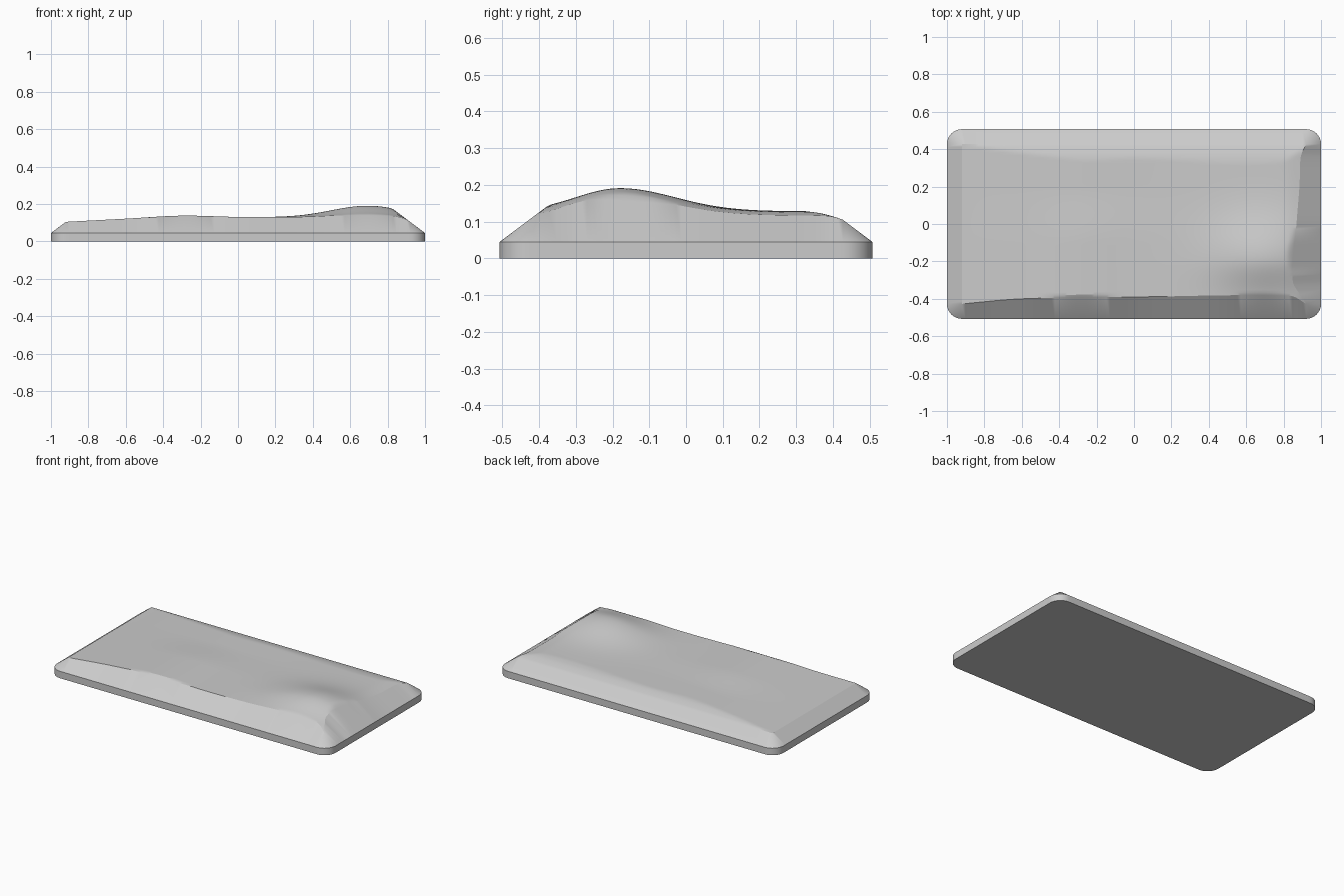
import bpy, bmesh
from math import exp, sin, cos, pi

if "Cube" in bpy.data.objects:
    bpy.data.objects.remove(bpy.data.objects["Cube"])

HALF_X, HALF_Y, RADIUS = 1.0, 0.507, 0.08
IN_X, IN_Y = HALF_X - RADIUS, HALF_Y - RADIUS
RIM, SLOPE = 0.045, 0.75
NX, NY, FAN = 100, 56, 8


def curve(points, t):
    """Smooth Hermite interpolation through (t, value) points."""
    t = min(max(t, points[0][0]), points[-1][0])
    i = 0
    while i < len(points) - 2 and t > points[i + 1][0]:
        i += 1

    def tangent(k):
        a, b = points[max(k - 1, 0)], points[min(k + 1, len(points) - 1)]
        return (b[1] - a[1]) / (b[0] - a[0])

    (t0, v0), (t1, v1) = points[i], points[i + 1]
    w, s = t1 - t0, (t - t0) / (t1 - t0)
    return (v0 * (1 + 2 * s) * (1 - s) ** 2 + v1 * s * s * (3 - 2 * s)
            + w * tangent(i) * s * (1 - s) ** 2 - w * tangent(i + 1) * s * s * (1 - s))


# Height profiles along the front half, the back half, and across the back edge
FRONT = [(-0.92, .105), (-0.6, .122), (-0.3, .138), (0, .131), (0.3, .129), (0.8, .126), (0.92, .112)]
BACK = [(-0.92, .105), (-0.6, .119), (-0.3, .126), (0, .125), (0.8, .127), (0.92, .112)]
BACK_EDGE = [(0.2, .15), (0.32, .129), (0.37, .122), (IN_Y, .106)]
# Crease lines where the sloped border meets the top
FRONT_CREASE = [(-IN_X, -IN_Y), (-0.6, -0.4), (0, -0.39), (0.84, -0.385), (IN_X, -IN_Y)]
LEFT_CREASE = [(-IN_Y, IN_X), (-0.35, 0.85), (0, 0.87), (0.2, 0.885), (0.36, 0.892), (IN_Y, IN_X)]


def top_height(x, y):
    s = min(max((y + 0.1) / 0.3, 0), 1)
    s = s * s * (3 - 2 * s)
    z = curve(FRONT, x) * (1 - s) + curve(BACK, x) * s
    if y > 0.2:
        z = min(z, curve(BACK_EDGE, y))
    # Raised mound near the front left corner
    wide = 0.12 if y < -0.18 else 0.15
    z += 0.063 * exp(-((x - 0.7) / 0.2) ** 2 / 2 - ((y + 0.18) / wide) ** 2 / 2)
    inset = min(HALF_X - abs(x), HALF_Y - abs(y))
    return min(z, RIM + SLOPE * inset)


bm = bmesh.new()

# Sculpted top surface, its grid bent to follow the creases
grid = []
for j in range(NY + 1):
    v = j / NY
    x_max = curve(LEFT_CREASE, -IN_Y + 2 * IN_Y * v)
    row = []
    for i in range(NX + 1):
        x = -IN_X + (x_max + IN_X) * i / NX
        y_min = curve(FRONT_CREASE, x)
        y = y_min + (IN_Y - y_min) * v
        row.append(bm.verts.new((x, y, top_height(x, y))))
    grid.append(row)
for j in range(NY):
    for i in range(NX):
        bm.faces.new((grid[j][i], grid[j][i + 1], grid[j + 1][i + 1], grid[j + 1][i]))

# Walk around the top, pairing each crease point with a point on the outer rim
sides = [
    (grid[0], -pi / 2),
    ([row[-1] for row in grid], 0),
    (grid[-1][::-1], pi / 2),
    ([row[0] for row in grid][::-1], pi),
]
pairs = []
for verts, angle in sides:
    horizontal = abs(cos(angle)) < 0.5
    for vert in verts:
        if horizontal:
            x, y = vert.co.x, HALF_Y * sin(angle)
        else:
            x, y = HALF_X * cos(angle), vert.co.y
        pairs.append((vert, x, y))
    # Rounded corner
    corner = verts[-1]
    for k in range(1, FAN):
        a = angle + pi / 2 * k / FAN
        pairs.append((corner, corner.co.x + RADIUS * cos(a), corner.co.y + RADIUS * sin(a)))

rim = [bm.verts.new((x, y, RIM)) for _, x, y in pairs]
foot = [bm.verts.new((x, y, 0)) for _, x, y in pairs]

# Sloped border and upright rim
for k in range(len(pairs)):
    n = (k + 1) % len(pairs)
    inner, inner_next = pairs[k][0], pairs[n][0]
    if inner is inner_next:
        bm.faces.new((inner, rim[k], rim[n]))
    else:
        bm.faces.new((inner, rim[k], rim[n], inner_next))
    bm.faces.new((rim[k], foot[k], foot[n], rim[n]))

# Flat underside
bm.faces.new(foot[::-1])

mesh = bpy.data.meshes.new("sculpted_slab")
bm.to_mesh(mesh)
bm.free()
slab = bpy.data.objects.new("sculpted_slab", mesh)
bpy.context.collection.objects.link(slab)

grey = bpy.data.materials.new("light grey")
grey.use_nodes = True
colour = (0.6, 0.6, 0.6, 1)
grey.diffuse_color = colour
grey.node_tree.nodes["Principled BSDF"].inputs["Base Color"].default_value = colour
mesh.materials.append(grey)

bpy.ops.object.select_all(action="DESELECT")
slab.select_set(True)
bpy.context.view_layer.objects.active = slab
bpy.ops.object.shade_smooth_by_angle(angle=pi / 8)
